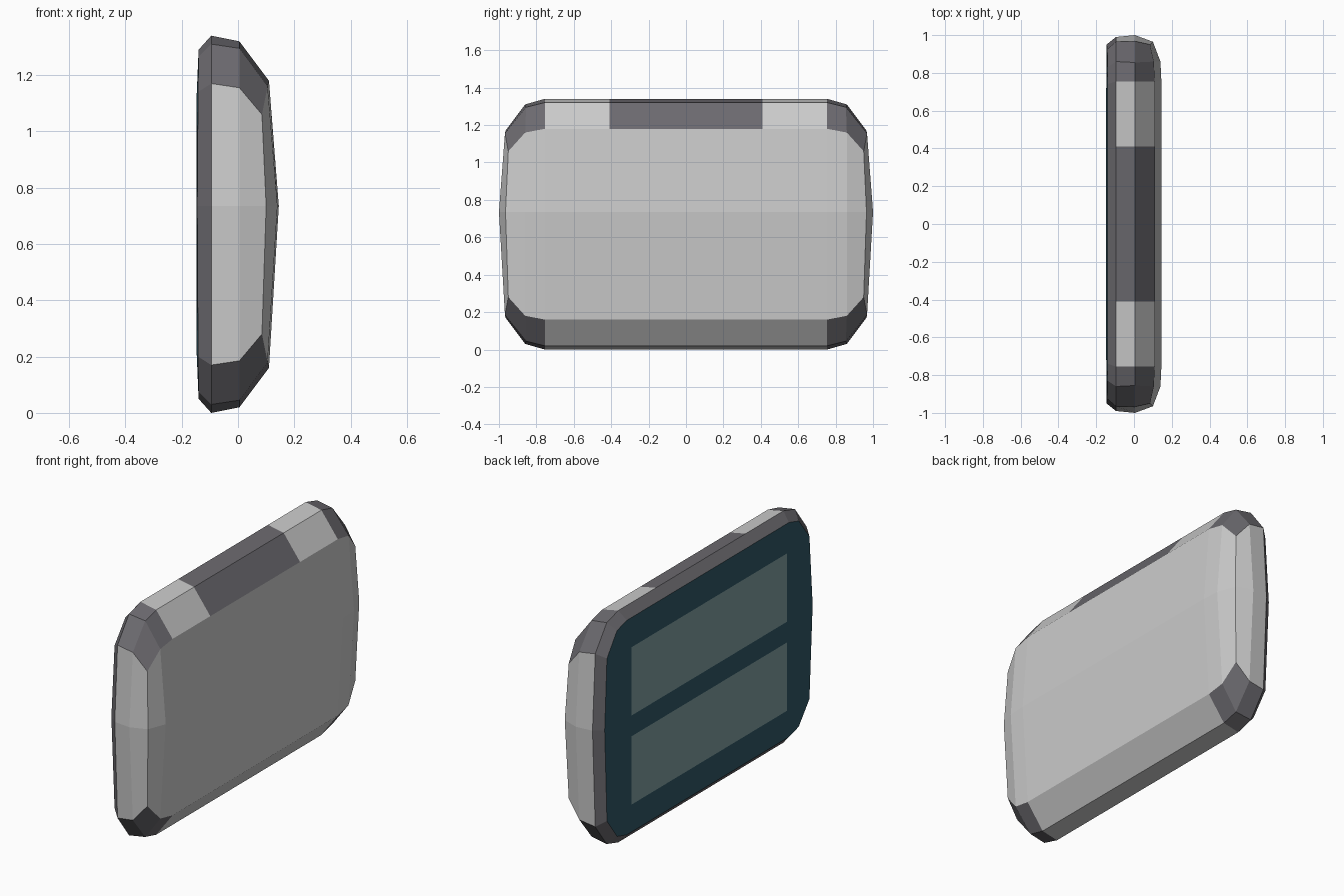
import bpy
from mathutils import Vector

if "Cube" in bpy.data.objects:
    bpy.data.objects.remove(bpy.data.objects["Cube"])

CENTRE = Vector((0, 0, 0.67))


def material(name, rgb):
    m = bpy.data.materials.new(name)
    m.diffuse_color = (*rgb, 1)
    m.use_nodes = True
    m.node_tree.nodes["Principled BSDF"].inputs["Base Color"].default_value = m.diffuse_color
    return m


dark = material("dark_grey", (0.15, 0.145, 0.16))
teal = material("deep_teal", (0.03, 0.095, 0.13))
pale = material("pale_teal", (0.21, 0.34, 0.35))


def part(name, faces, mat=None, mirror=True):
    """Flat-shaded object from polygons, mirrored across y, facing outwards."""
    if mirror:
        faces = faces + [[(x, -y, z) for x, y, z in f] for f in faces]
    verts, index, polys = [], {}, []
    for f in faces:
        p = [Vector(v) for v in f]
        normal = Vector((0, 0, 0))
        for a, b in zip(p, p[1:] + p[:1]):
            normal += (a - CENTRE).cross(b - CENTRE)
        if normal.dot(sum(p, Vector()) / len(p) - CENTRE) < 0:
            f = f[::-1]
        ids = []
        for v in f:
            if v not in index:
                index[v] = len(verts)
                verts.append(v)
            ids.append(index[v])
        polys.append(ids)
    me = bpy.data.meshes.new(name)
    me.from_pydata(verts, [], polys)
    ob = bpy.data.objects.new(name, me)
    bpy.context.collection.objects.link(ob)
    if mat:
        me.materials.append(mat)
    return ob


def ring(top, xs):
    """Half outline from top to bottom; upper points given, lower ones mirrored."""
    pts = [(0.41, top[0][1])] + top
    low = [(y, 1.34 - z) for y, z in pts[:4][::-1]]
    return [(x, y, z) for x, (y, z) in zip(xs + xs[-2::-1], pts + low)]


# Outline rings from the screen side to the bulging side
D = ring([(0.74, 1.29), (0.83, 1.265), (0.925, 1.14), (0.95, 0.735)],
         [-0.14, -0.14, -0.14, -0.142, -0.145])
A = ring([(0.755, 1.34), (0.86, 1.31), (0.965, 1.17), (0.99, 0.735)], [-0.095] * 5)
B = ring([(0.755, 1.32), (0.855, 1.295), (0.968, 1.155), (1.0, 0.735)], [0.005] * 5)
C = ring([(0.755, 1.18), (0.86, 1.16), (0.95, 1.06), (0.965, 0.735)],
         [0.11, 0.11, 0.105, 0.085, 0.1])


def strip(r, s, segments):
    return [[r[i], r[i + 1], s[i + 1], s[i]] for i in segments]


def band(r, s, i):
    flip = lambda v: (v[0], -v[1], v[2])
    return [r[i], s[i], flip(s[i]), flip(r[i])]


# Rim panels, corner bumpers and the dark centre of the top
part("rim_panels", strip(A, B, (0, 3, 4, 7)) + strip(B, C, (0, 3, 4, 7)))
part("corner_bumpers", strip(A, B, (1, 2, 5, 6)) + strip(B, C, (1, 2, 5, 6)), dark)
part("top_band", [band(A, B, 0), band(B, C, 0)], dark, False)
part("bottom_panel", [band(A, B, 8), band(B, C, 8)], None, False)

# Bulging outer cover
m0, m1, m2 = (0.145, 0.41, 0.735), (0.145, 0.755, 0.735), (0.14, 0.86, 0.735)
cover = []
for a, b, c, d in ((0, 1, 2, 3), (8, 7, 6, 5)):
    cover += [[C[a], C[b], m1, m0], [C[b], C[c], m2, m1], [C[c], C[d], C[4], m2],
              [C[a], m0, (0.145, 0, 0.735), (C[a][0], 0, C[a][2])]]
part("outer_cover", cover)

# Dark bevel around the screen frame
part("screen_bevel", strip(D, A, range(8)), dark)
part("screen_bevel_ends", [band(D, A, 0), band(D, A, 8)], dark, False)

# Teal screen frame, raised slightly in the middle
hi, lo = (-0.147, 0.71, 1.125), (-0.147, 0.71, 0.215)
frame = [[D[1], D[2], hi], [D[2], D[3], hi], [D[3], D[4], hi], [D[4], lo, hi],
         [D[4], D[5], lo], [D[5], D[6], lo], [D[6], D[7], lo],
         [hi, lo, (-0.147, 0, 0.215), (-0.147, 0, 1.125)],
         [D[0], D[1], hi, (-0.147, 0, 1.125), (-0.14, 0, 1.29)],
         [D[8], D[7], lo, (-0.147, 0, 0.215), (-0.14, 0, 0.05)]]
part("screen_frame", frame, teal)

# Two pale display panels
for name, z0, z1 in (("lower_display", 0.215, 0.61), ("upper_display", 0.73, 1.125)):
    part(name, [[(-0.1485, y, z) for y, z in
                 ((-0.71, z0), (0.71, z0), (0.71, z1), (-0.71, z1))]], pale, False)
